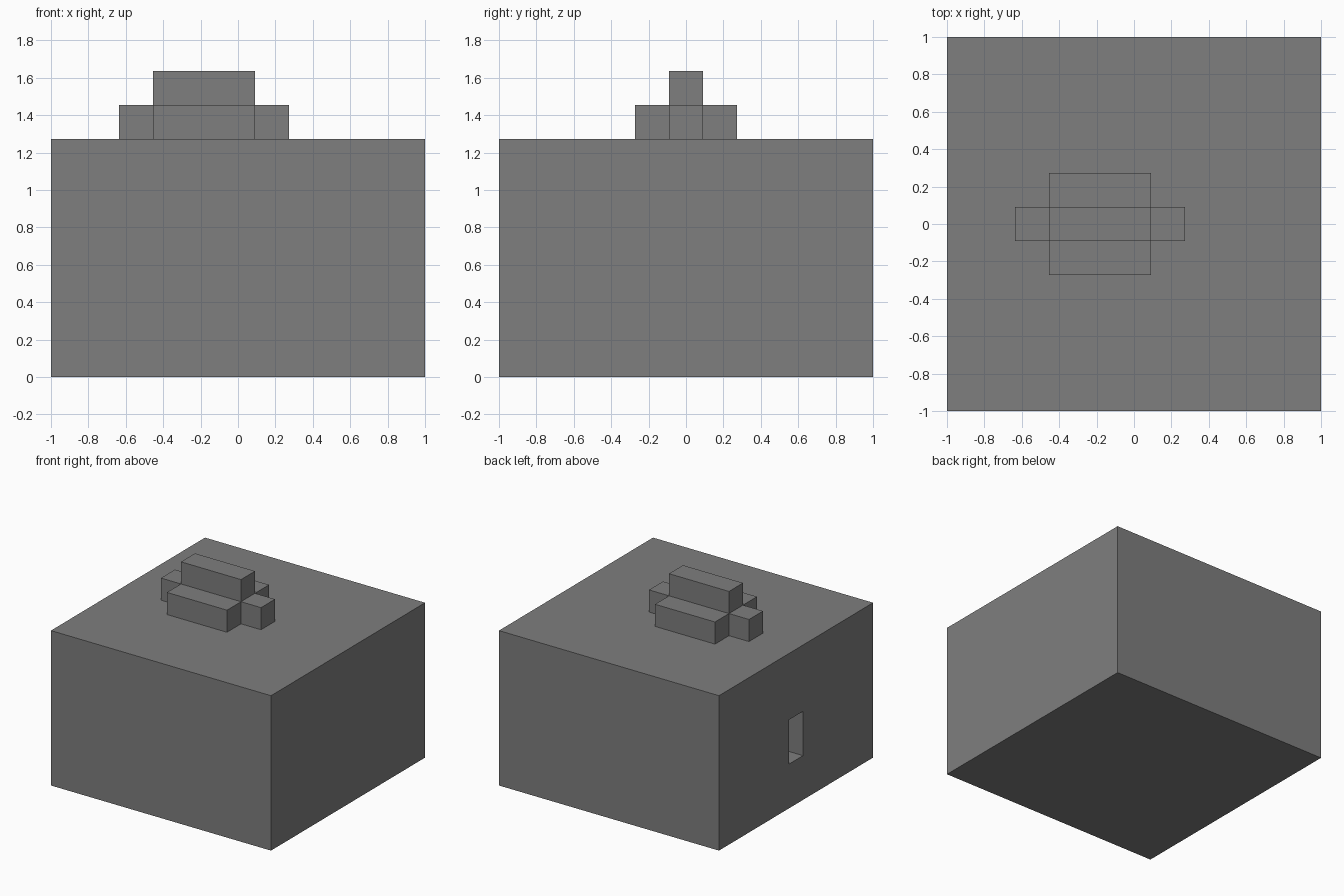
import bpy

# Remove the default cube
default = bpy.data.objects.get("Cube")
if default:
    bpy.data.objects.remove(default, do_unlink=True)

# Everything sits on a block grid, eleven blocks wide
U = 2 / 11
CX = -1  # the chamber axis is one block off centre

stone = bpy.data.materials.new("stone_grey")
stone.use_nodes = True
GREY = (0.21, 0.21, 0.21, 1)
stone.diffuse_color = GREY
stone.node_tree.nodes["Principled BSDF"].inputs["Base Color"].default_value = GREY


def block(name, center, size):
    """Box given in block units: center x, y, bottom z; size x, y, z."""
    x, y, z = center
    bpy.ops.mesh.primitive_cube_add(size=1, location=(x * U, y * U, (z + size[2] / 2) * U))
    ob = bpy.context.object
    ob.name = name
    ob.scale = [s * U for s in size]
    bpy.ops.object.transform_apply(location=False, rotation=False, scale=True)
    ob.data.materials.append(stone)
    return ob


def carve(target, center, size):
    """Cut a box-shaped hollow out of the target."""
    cutter = block("cutter", center, size)
    cutter.hide_render = True
    mod = target.modifiers.new("carve", "BOOLEAN")
    mod.operation = "DIFFERENCE"
    mod.solver = "EXACT"
    mod.object = cutter
    bpy.context.view_layer.objects.active = target
    bpy.ops.object.modifier_apply(modifier=mod.name)
    bpy.data.objects.remove(cutter, do_unlink=True)


# Main body with an inner chamber, side doorway and roof opening
body = block("main_body", (0, 0, 0), (11, 11, 7))
carve(body, (CX, 0, 2), (5, 3, 4))
carve(body, (-4.5, 0, 2), (3, 1, 2))
carve(body, (CX, 0, 5), (3, 1, 3))

# Raised roof shell around the opening
for side, label in ((-1, "right"), (1, "left")):
    block("roof_end_" + label, (CX + 2 * side, 0, 7), (1, 1, 1))
for side, label in ((-1, "front"), (1, "back")):
    block("roof_side_" + label, (CX, side, 7), (3, 1, 1))
block("roof_cap", (CX, 0, 8), (3, 1, 1))
